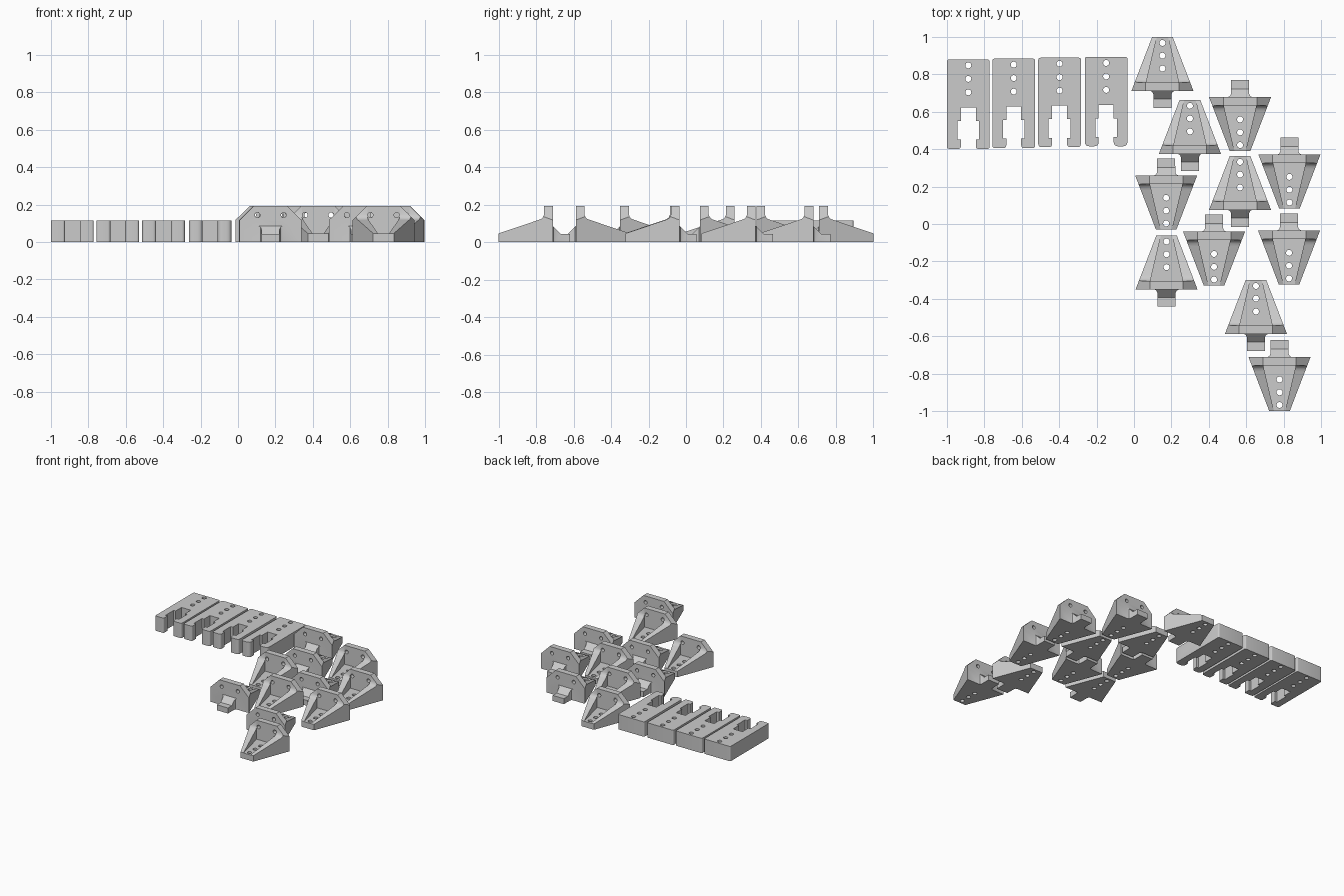
import bpy, bmesh, math
from mathutils import Vector

if "Cube" in bpy.data.objects:
    bpy.data.objects.remove(bpy.data.objects["Cube"])

grey = bpy.data.materials.new("plain grey")
grey.diffuse_color = (0.6, 0.6, 0.6, 1)
grey.use_nodes = True
grey.node_tree.nodes["Principled BSDF"].inputs["Base Color"].default_value = grey.diffuse_color


def obj_from(bm, name):
    bmesh.ops.recalc_face_normals(bm, faces=bm.faces)
    me = bpy.data.meshes.new(name)
    bm.to_mesh(me)
    bm.free()
    me.materials.append(grey)
    ob = bpy.data.objects.new(name, me)
    bpy.context.collection.objects.link(ob)
    return ob


def prism(name, pts, axis, lo, hi):
    """Extrude a 2D outline along an axis."""
    place = {"x": lambda a, b, t: (t, a, b),
             "y": lambda a, b, t: (a, t, b),
             "z": lambda a, b, t: (a, b, t)}[axis]
    bm = bmesh.new()
    low = [bm.verts.new(place(a, b, lo)) for a, b in pts]
    high = [bm.verts.new(place(a, b, hi)) for a, b in pts]
    bm.faces.new(low)
    bm.faces.new(high)
    n = len(pts)
    for i in range(n):
        j = (i + 1) % n
        bm.faces.new((low[i], low[j], high[j], high[i]))
    return obj_from(bm, name)


def rounded(pts, steps=4):
    """Round each (x, y, radius) corner of an outline."""
    out = []
    n = len(pts)
    for i, (x, y, r) in enumerate(pts):
        p = Vector((x, y))
        if r == 0:
            out.append((x, y))
            continue
        a = p + (Vector(pts[i - 1][:2]) - p).normalized() * r
        b = p + (Vector(pts[(i + 1) % n][:2]) - p).normalized() * r
        for k in range(steps + 1):
            t = k / steps
            q = a * (1 - t) ** 2 + p * 2 * t * (1 - t) + b * t * t
            out.append((q.x, q.y))
    return out


def mirrored(half):
    """Complete a right-hand half outline across x = 0."""
    return half + [(-p[0],) + tuple(p[1:]) for p in reversed(half)]


def drills(name, specs):
    """Several separate cylinders: (axis, centre, radius, length)."""
    bm = bmesh.new()
    for axis, c, r, length in specs:
        v = bmesh.ops.create_cone(bm, cap_ends=True, segments=20, radius1=r,
                                  radius2=r, depth=length)["verts"]
        for p in v:
            x, y, z = p.co
            p.co = Vector(c) + Vector({"x": (z, x, y), "y": (y, z, x),
                                       "z": (x, y, z)}[axis])
    return obj_from(bm, name)


def carve(ob, cutters):
    """Apply booleans, remove the cutters and shade the result."""
    for cutter, op in cutters:
        m = ob.modifiers.new("cut", "BOOLEAN")
        m.object, m.operation, m.solver = cutter, op, "EXACT"
    bpy.context.view_layer.update()
    dg = bpy.context.evaluated_depsgraph_get()
    me = bpy.data.meshes.new_from_object(ob.evaluated_get(dg))
    ob.modifiers.clear()
    ob.data = me
    me.materials.clear()
    me.materials.append(grey)
    for cutter, _ in cutters:
        bpy.data.objects.remove(cutter)
    bpy.ops.object.select_all(action="DESELECT")
    ob.select_set(True)
    bpy.context.view_layer.objects.active = ob
    bpy.ops.object.shade_smooth_by_angle(angle=math.radians(30))
    return ob


# Forked blocks: slotted plan outline, three vertical holes, one cross hole
def fork_block(i, x, y, r):
    half = [(0.04, 0.222, 0), (0.04, 0.15, 0), (0.058, 0.15, 0),
            (0.058, 0.05, 0), (0.04, 0.05, 0), (0.04, 0, r),
            (0.114, 0, r), (0.114, 0.478, 0.012)]
    block = prism(f"fork_block_{i}", rounded(mirrored(half)), "z", 0, 0.116)
    holes = [("z", (0, h, 0.06), 0.016, 0.3) for h in (0.302, 0.374, 0.446)]
    holes.append(("x", (0, 0.1, 0.058), 0.014, 0.4))
    carve(block, [(drills("drill", holes), "DIFFERENCE")])
    block.location = (x, y, 0)


for i, (x, y, r) in enumerate([(-0.886, 0.402, 0.012), (-0.643, 0.406, 0.014),
                               (-0.398, 0.411, 0.018), (-0.149, 0.415, 0.026)]):
    fork_block(i + 1, x, y, r)

# Bracket: side profile trimmed by its plan and front outlines
profile = [(0, 0), (0, 0.046), (-0.21, 0.117), (-0.225, 0.122),
           (-0.237, 0.132), (-0.243, 0.147), (-0.243, 0.193),
           (-0.289, 0.193), (-0.289, 0.086), (-0.332, 0.043),
           (-0.38, 0.043), (-0.38, 0)]
plan = mirrored([(0.055, 0.0), (0.166, -0.289), (0.064, -0.289),
                 (0.054, -0.294), (0.049, -0.305), (0.048, -0.38)])
front = mirrored([(0.2, -0.1), (0.2, 0.084), (0.069, 0.213)])
bracket = prism("bracket_1", profile, "x", -0.25, 0.25)
plan_trim = prism("plan_trim", plan, "z", -0.1, 0.3)
front_trim = prism("front_trim", front, "y", -0.5, 0.1)

# Pocket between the side walls, then floor and plate holes
pocket = prism("pocket", mirrored([(0.018, 0.05), (0.087, -0.2435)]),
               "z", 0.0445, 0.3)
holes = [("z", (0, -h, 0.05), 0.016, 0.4) for h in (0.032, 0.1, 0.169)]
holes += [("y", (s * 0.07, -0.27, 0.144), 0.014, 0.12) for s in (-1, 1)]
carve(bracket, [(plan_trim, "INTERSECT"), (front_trim, "INTERSECT"),
                (pocket, "DIFFERENCE"), (drills("drill", holes), "DIFFERENCE")])

# Place the brackets by tip position, some turned round
tips_back = [(0.152, 1.0), (0.299, 0.664), (0.567, 0.364), (0.174, -0.062),
             (0.652, -0.299)]
tips_front = [(0.567, 0.39), (0.831, 0.083), (0.172, -0.029), (0.428, -0.329),
              (0.829, -0.323), (0.778, -1.0)]
places = [(p, 0) for p in tips_back] + [(p, math.pi) for p in tips_front]
for i, ((x, y), turn) in enumerate(places):
    ob = bracket
    if i:
        ob = bpy.data.objects.new(f"bracket_{i + 1}", bracket.data)
        bpy.context.collection.objects.link(ob)
    ob.location = (x, y, 0)
    ob.rotation_euler = (0, 0, turn)
